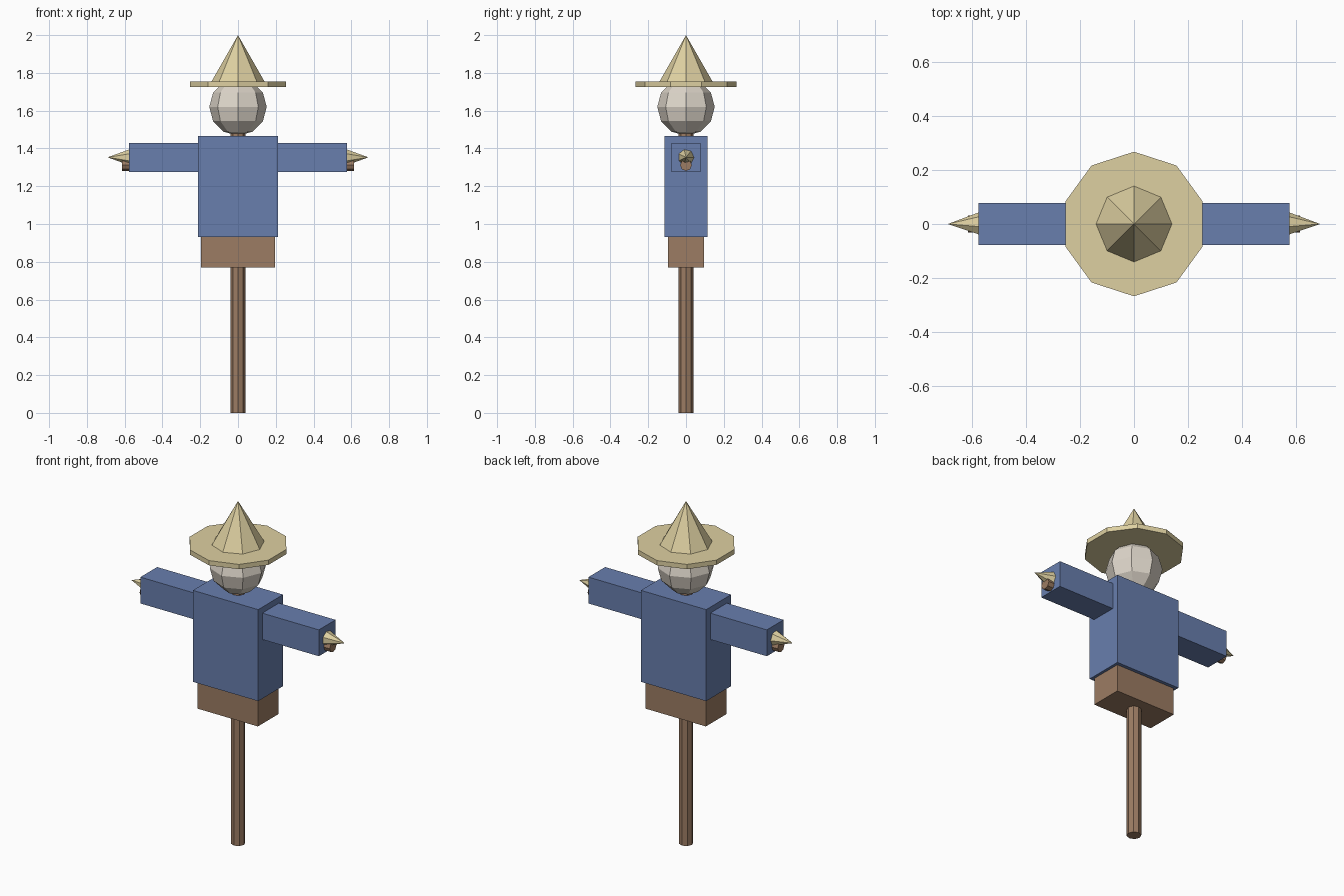
import bpy
from math import pi

cube = bpy.data.objects.get("Cube")
if cube:
    bpy.data.objects.remove(cube, do_unlink=True)


def material(name, r, g, b):
    """Flat material from 0-255 display values, stored as linear."""
    colour = [(c / 255 / 12.92) if c < 11 else ((c / 255 + 0.055) / 1.055) ** 2.4
              for c in (r, g, b)] + [1]
    mat = bpy.data.materials.new(name)
    mat.use_nodes = True
    mat.diffuse_color = colour
    mat.node_tree.nodes["Principled BSDF"].inputs["Base Color"].default_value = colour
    return mat


cloth = material("blue_cloth", 104, 126, 174)
wood = material("brown_wood", 156, 124, 99)
straw = material("straw", 222, 208, 161)
sack = material("sackcloth", 222, 214, 202)


def finish(name, mat):
    ob = bpy.context.object
    ob.name = name
    ob.data.name = name
    ob.data.materials.append(mat)
    return ob


def box(name, mat, x, half_x, half_y, z0, z1):
    bpy.ops.mesh.primitive_cube_add(size=2, location=(x, 0, (z0 + z1) / 2))
    ob = finish(name, mat)
    ob.scale = (half_x, half_y, (z1 - z0) / 2)
    bpy.ops.object.transform_apply(location=False, rotation=False, scale=True)


def taper(name, mat, sides, r0, r1, length, centre, turn=0):
    bpy.ops.mesh.primitive_cone_add(vertices=sides, radius1=r0, radius2=r1,
                                    depth=length, location=centre,
                                    rotation=(0, turn, 0))
    finish(name, mat)


# Wooden frame
taper("pole", wood, 8, 0.039, 0.039, 1.5, (0, 0, 0.75))
taper("crossbar", wood, 8, 0.031, 0.031, 1.23, (0, 0, 1.312), pi / 2)

# Clothes
box("trousers", wood, 0, 0.195, 0.095, 0.77, 0.95)
box("shirt", cloth, 0, 0.211, 0.115, 0.93, 1.465)

# Sleeves and straw hands
for side, s in (("left", 1), ("right", -1)):
    box(side + "_sleeve", cloth, s * 0.39, 0.187, 0.077, 1.276, 1.43)
    taper(side + "_straw_hand", straw, 7, 0.045, 0, 0.12,
          (s * 0.63, 0, 1.353), s * pi / 2)

# Head
bpy.ops.mesh.primitive_uv_sphere_add(segments=8, ring_count=6, radius=0.152,
                                     location=(0, 0, 1.62))
finish("head", sack)

# Hat
taper("hat_brim", straw, 10, 0.268, 0.268, 0.028, (0, 0, 1.74))
taper("hat_crown", straw, 8, 0.143, 0, 0.25, (0, 0, 1.875))
